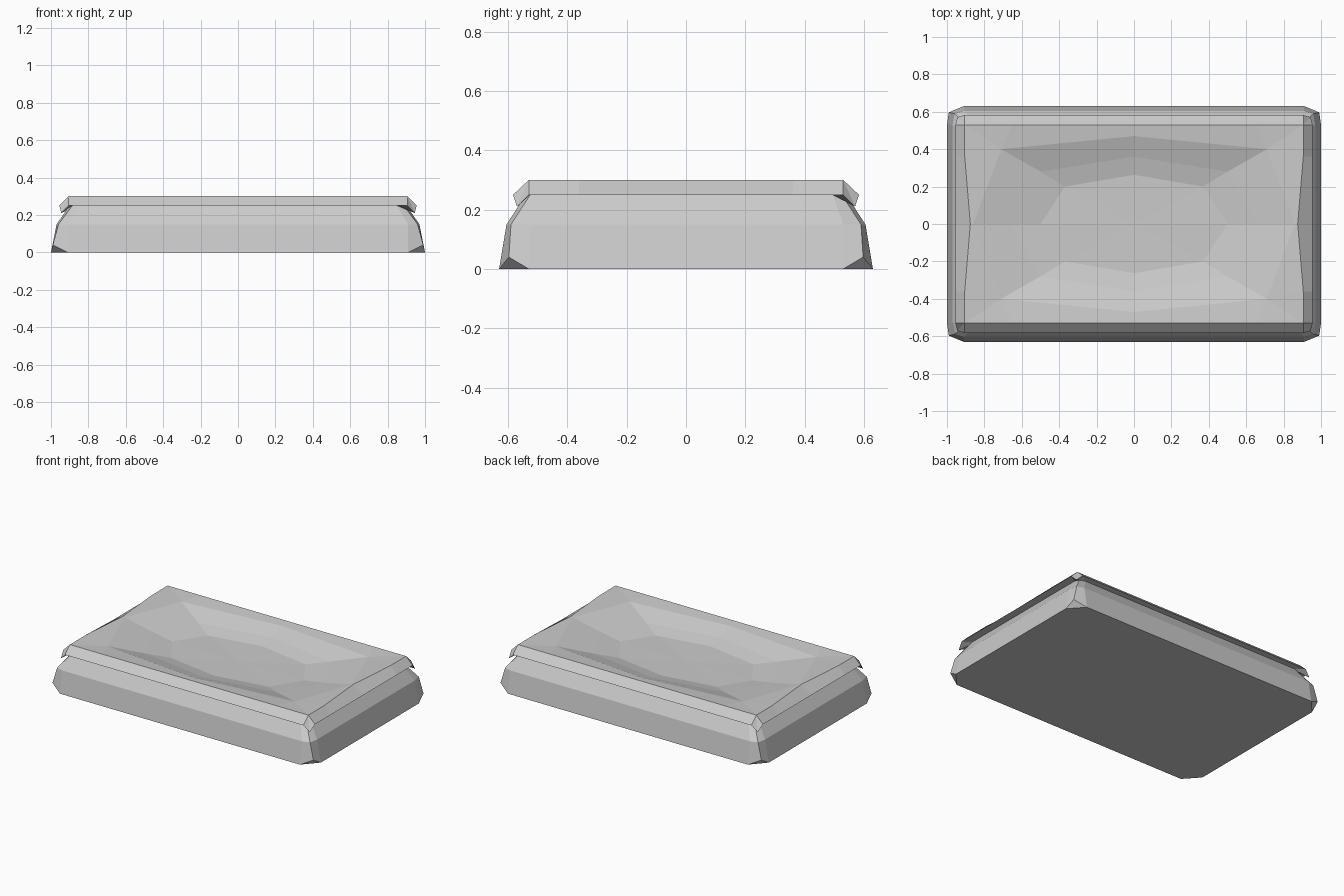
import bpy, bmesh

if "Cube" in bpy.data.objects:
    bpy.data.objects.remove(bpy.data.objects["Cube"])

grey = bpy.data.materials.new("light_grey")
grey.diffuse_color = (0.6, 0.6, 0.6, 1)
grey.use_nodes = True
grey.node_tree.nodes["Principled BSDF"].inputs["Base Color"].default_value = grey.diffuse_color


def ring(quarter):
    """Mirror 7 points running from the +x axis to the +y axis into a full loop."""
    half = quarter + [(-x, y, z) for x, y, z in reversed(quarter[:-1])]
    return half + [(x, -y, z) for x, y, z in reversed(half[1:-1])]


def outline(ex, ey, cx, cy, corner, z, split=(0.36, 0.65)):
    """Rounded rectangle quarter: end at ex, side at ey, flats to cx / cy, corner point."""
    return ring([(ex, 0, z), (ex, split[0], z), (ex, cy, z), corner,
                 (cx, ey, z), (split[1], ey, z), (0, ey, z)])


def dish(ex, diag, ny, z_end, z_diag, z_side):
    """Eight sided dish level, repeated points merge later."""
    d = (diag[0], diag[1], z_diag)
    return ring([(ex, 0, z_end), d, d, d, d, d, (0, ny, z_side)])


def loft(name, rings, cap_start=False, cap_end=False):
    bm = bmesh.new()
    cache = {}

    def vert(p):
        key = tuple(round(c, 4) + 0.0 for c in p)
        if key not in cache:
            cache[key] = bm.verts.new(key)
        return cache[key]

    def face(points):
        vs = list(dict.fromkeys(vert(p) for p in points))
        if len(vs) > 2 and not bm.faces.get(vs):
            bm.faces.new(vs)

    for lo, hi in zip(rings, rings[1:]):
        n = len(lo)
        for i in range(n):
            j = (i + 1) % n
            face([lo[i], lo[j], hi[j], hi[i]])
    if cap_start:
        face(list(reversed(rings[0])))
    if cap_end:
        last = rings[-1]
        centre = (0, 0, last[0][2] - 0.003)
        for i in range(len(last)):
            face([last[i], last[(i + 1) % len(last)], centre])
    mesh = bpy.data.meshes.new(name)
    bm.to_mesh(mesh)
    bm.free()
    mesh.materials.append(grey)
    obj = bpy.data.objects.new(name, mesh)
    bpy.context.collection.objects.link(obj)
    return obj


# Base body: flat bottom with lifted corners, tapering to the neck
neck = outline(0.90, 0.54, 0.85, 0.495, (0.885, 0.525, 0.25), 0.25)
loft("base_body", [
    outline(1.0, 0.63, 0.91, 0.53, (0.955, 0.58, 0), 0),
    outline(1.0, 0.63, 0.91, 0.53, (0.99, 0.597, 0.04), 0),
    outline(0.97, 0.605, 0.91, 0.53, (0.96, 0.59, 0.15), 0.15),
    neck,
], cap_start=True)

# Top: overhanging lip, bevelled rim with bowed ends, sunken dish
rim_corner = (0.905, 0.53, 0.30)
rim = ring([(0.875, 0, 0.30), (0.905, 0.36, 0.30), rim_corner, rim_corner,
            rim_corner, (0.65, 0.53, 0.30), (0, 0.53, 0.30)])
loft("dished_top", [
    neck,
    outline(0.955, 0.583, 0.905, 0.53, (0.945, 0.57, 0.21), 0.25),
    rim,
    dish(0.86, (0.71, 0.40), 0.47, 0.297, 0.292, 0.29),
    dish(0.66, (0.50, 0.28), 0.36, 0.255, 0.25, 0.25),
    dish(0.50, (0.37, 0.20), 0.263, 0.228, 0.226, 0.228),
], cap_end=True)
